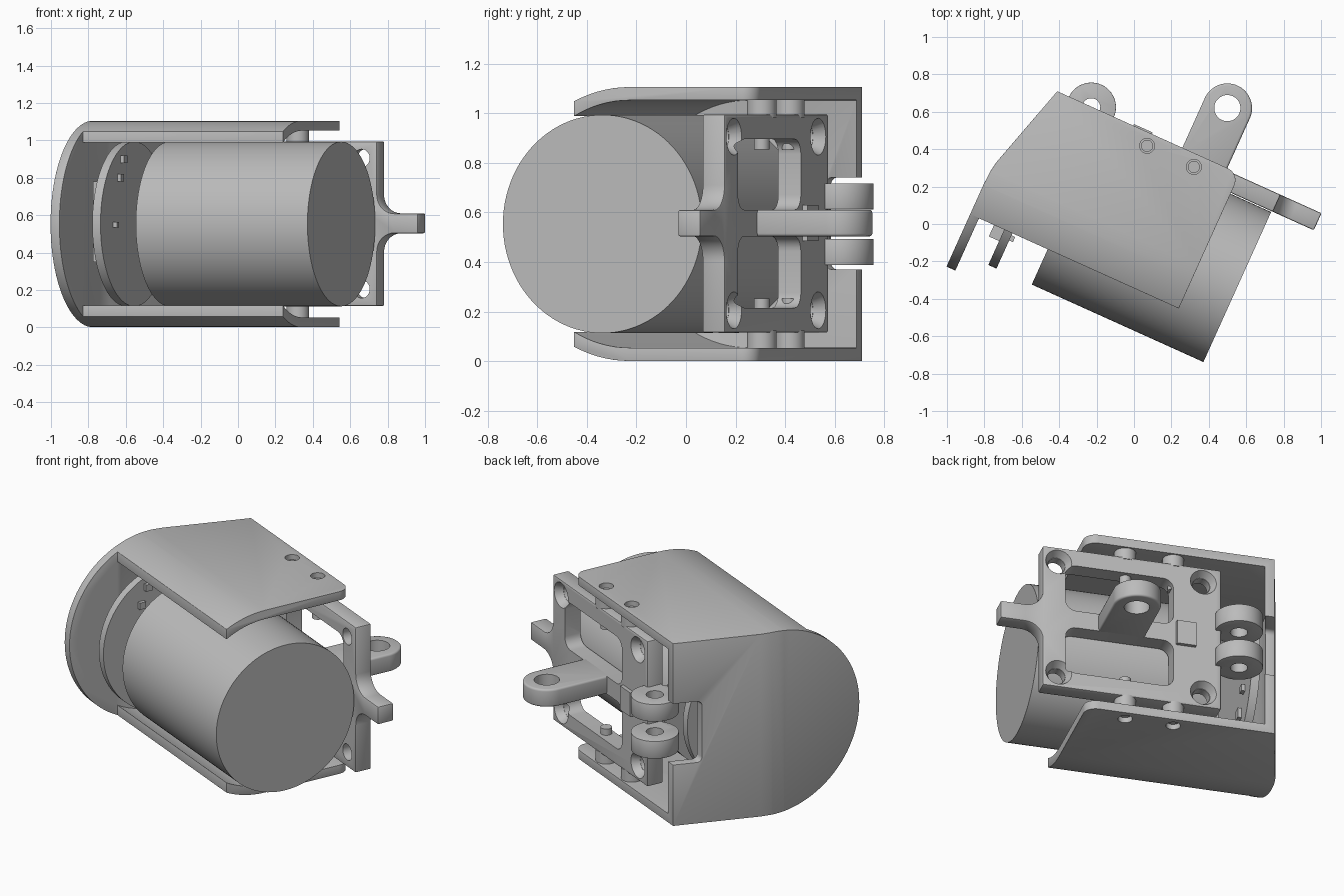
import bpy, bmesh, math
from mathutils import Matrix, Vector

if "Cube" in bpy.data.objects:
    bpy.data.objects.remove(bpy.data.objects["Cube"], do_unlink=True)

grey = bpy.data.materials.new("plain_grey")
grey.use_nodes = True
grey.diffuse_color = (0.5, 0.5, 0.5, 1)
grey.node_tree.nodes["Principled BSDF"].inputs["Base Color"].default_value = (0.5, 0.5, 0.5, 1)

MID = 0.553          # height of the motor axis
TURN = math.radians(-24.3)
parts = []


def finish(name, bm):
    bmesh.ops.recalc_face_normals(bm, faces=bm.faces)
    me = bpy.data.meshes.new(name)
    bm.to_mesh(me)
    bm.free()
    ob = bpy.data.objects.new(name, me)
    bpy.context.collection.objects.link(ob)
    me.materials.append(grey)
    parts.append(ob)
    return ob


def prism(name, pts, axis, lo, hi):
    """Extrude a 2D outline along one axis."""
    place = {"x": lambda a, b, d: (d, a, b), "y": lambda a, b, d: (a, d, b),
             "z": lambda a, b, d: (a, b, d)}[axis]
    bm = bmesh.new()
    face = bm.faces.new([bm.verts.new(place(a, b, lo)) for a, b in pts])
    out = bmesh.ops.extrude_face_region(bm, geom=[face])["geom"]
    move = Vector(place(0, 0, hi - lo))
    bmesh.ops.translate(bm, vec=move, verts=[g for g in out if isinstance(g, bmesh.types.BMVert)])
    return finish(name, bm)


def box(name, x, y, z):
    return prism(name, [(x[0], y[0]), (x[1], y[0]), (x[1], y[1]), (x[0], y[1])], "z", *z)


def arc(cx, cy, r, a0, a1, n=12):
    return [(cx + r * math.cos(math.radians(a0 + (a1 - a0) * i / n)),
             cy + r * math.sin(math.radians(a0 + (a1 - a0) * i / n))) for i in range(n + 1)]


def rod(name, axis, a, b, r, lo, hi, n=40):
    return prism(name, arc(a, b, r, 0, 360, n)[:-1], axis, lo, hi)


def cone(name, loc, r1, r2, depth, axis):
    bm = bmesh.new()
    rot = Matrix.Rotation(math.radians(-90), 4, "X") if axis == "y" else Matrix()
    bmesh.ops.create_cone(bm, cap_ends=True, segments=32, radius1=r1, radius2=r2, depth=depth,
                          matrix=Matrix.Translation(loc) @ rot)
    return finish(name, bm)


def round_rect(x0, x1, y0, y1, r):
    return (arc(x1 - r, y1 - r, r, 0, 90, 6) + arc(x0 + r, y1 - r, r, 90, 180, 6)
            + arc(x0 + r, y0 + r, r, 180, 270, 6) + arc(x1 - r, y0 + r, r, 270, 360, 6))


def apply_mods(ob):
    deps = bpy.context.evaluated_depsgraph_get()
    old = ob.data
    ob.data = bpy.data.meshes.new_from_object(ob.evaluated_get(deps))
    ob.modifiers.clear()
    bpy.data.meshes.remove(old)


def combine(ob, tool, op="DIFFERENCE"):
    mod = ob.modifiers.new("cut", "BOOLEAN")
    mod.operation, mod.object, mod.solver = op, tool, "EXACT"
    apply_mods(ob)
    parts.remove(tool)
    bpy.data.objects.remove(tool, do_unlink=True)


def bevel(ob, width, segments=3):
    mod = ob.modifiers.new("round", "BEVEL")
    mod.width, mod.segments = width, segments
    mod.limit_method, mod.angle_limit = "ANGLE", math.radians(40)
    apply_mods(ob)


# Motor
rod("motor", "x", -0.08, MID, 0.44, -0.365, 0.642, 96)

# Circuit board behind the motor, with small chips
rod("circuit_board", "x", -0.08, MID, 0.44, -0.62, -0.572, 96)
box("board_connector", (-0.68, -0.618), (-0.38, -0.04), (0.35, 0.78))
for y, z, s in ((-0.34, 0.55, 0.015), (-0.28, 0.8, 0.02), (-0.24, 0.9, 0.02),
                (0.12, 0.3, 0.03), (0.2, 0.42, 0.02), (0.1, 0.72, 0.03)):
    box("board_chip", (-0.58, -0.55), (y - s, y + s), (z - s, z + s))

# Cover: rounded shell with a bent end wall, open at the back
def shell(name, r, plan, back):
    section = arc(-0.068, MID, r, 90, 270, 48) + [(back, MID - r), (back, MID + r)]
    ob = prism(name, section, "x", -1, 0.7)
    combine(ob, prism("plan", plan, "z", -0.5, 1.6), "INTERSECT")
    return ob

corner = arc(0.334, 0.408, 0.07, 0, 90, 8)
cover = shell("cover", 0.552,
              [(-0.82, -0.8), (0.404, -0.8)] + corner
              + [(-0.666, 0.478), (-0.806, 0), (-0.816, -0.06), (-0.82, -0.14)], 0.6)
cavity = shell("cavity", 0.499,
               [(-0.768, -0.9), (0.6, -0.9), (0.6, 0.65), (-0.56, 0.65),
                (-0.754, 0), (-0.764, -0.06), (-0.768, -0.14)], 0.9)
combine(cover, cavity)
combine(cover, box("front_cut", (-0.768, 0.8), (-0.9, -0.313), (-0.5, 1.6)))
combine(cover, prism("back_notch", round_rect(0.32, 0.7, 0.37, 0.74, 0.03), "x", -0.9, -0.5))
bevel(cover, 0.018)
MOUNTS = (-0.108, 0.166)
for x in MOUNTS:
    combine(cover, rod("screw_hole", "z", x, 0.41, 0.04, -0.2, 1.4))

# Bracket plate with an arm that flares into the plate
Z0, Z1, A0, A1 = 0.115, 0.995, 0.503, 0.61
R = 0.1
outline = ([(-0.367, Z0), (0.65, Z0)] + arc(0.65 + R, A0 - R, R, 180, 90, 8)
           + [(0.89, A0), (0.89, A1)] + arc(0.65 + R, A1 + R, R, 270, 180, 8)
           + [(0.65, Z1), (-0.367, Z1)])
bracket = prism("bracket", outline, "y", 0.365, 0.465)
bevel(bracket, 0.008, 2)
for lo, hi in ((0.215, A0), (A1, 0.895)):
    combine(bracket, prism("window", round_rect(-0.095, 0.52, lo, hi, 0.06), "y", 0.2, 0.6))
for x in (-0.265, 0.56):
    for z in (0.205, 0.905):
        combine(bracket, rod("bolt_hole", "y", x, z, 0.048, 0.2, 0.6, 32))
        combine(bracket, cone("countersink", (x, 0.455, z), 0.05, 0.088, 0.07, "y"))

# Centre lug and clevis lugs
def lug(name, x, y, base, hole, z0, z1):
    ob = prism(name, arc(x, y, 0.132, 0, 180, 32) + [(x - 0.132, base), (x + 0.132, base)], "z", z0, z1)
    bevel(ob, 0.012)
    combine(ob, rod("pin_hole", "z", x, y, hole, z0 - 0.1, z1 + 0.1))

lug("centre_lug", 0.2, 0.77, 0.44, 0.07, A0, A1)
for z0, z1 in ((0.388, 0.493), (0.612, 0.717)):
    ring = rod("clevis_lug", "z", -0.465, 0.475, 0.132, z0, z1, 48)
    combine(ring, box("neck", (-0.46, -0.3), (0.375, 0.46), (z0, z1)), "UNION")
    bevel(ring, 0.01, 2)
    combine(ring, rod("pin_hole", "z", -0.465, 0.475, 0.048, z0 - 0.1, z1 + 0.1))
box("stop_block", (-0.22, -0.11), (0.42, 0.487), (0.485, 0.63))

# Standoffs and screws joining the bracket to the cover, top and bottom
for x in MOUNTS:
    for side in (-1, 1):
        def span(a, b):
            return sorted((MID + side * a, MID + side * b))
        rod("standoff", "z", x, 0.41, 0.06, *span(0.43, 0.505))
        rod("screw", "z", x, 0.41, 0.032, *span(0.3, 0.525), 24)

# Smooth curved faces, keep edges sharp, and turn the whole assembly
bpy.ops.object.select_all(action="DESELECT")
for ob in parts:
    ob.rotation_euler.z = TURN
    ob.select_set(True)
bpy.context.view_layer.objects.active = cover
bpy.ops.object.shade_smooth_by_angle(angle=math.radians(35))
